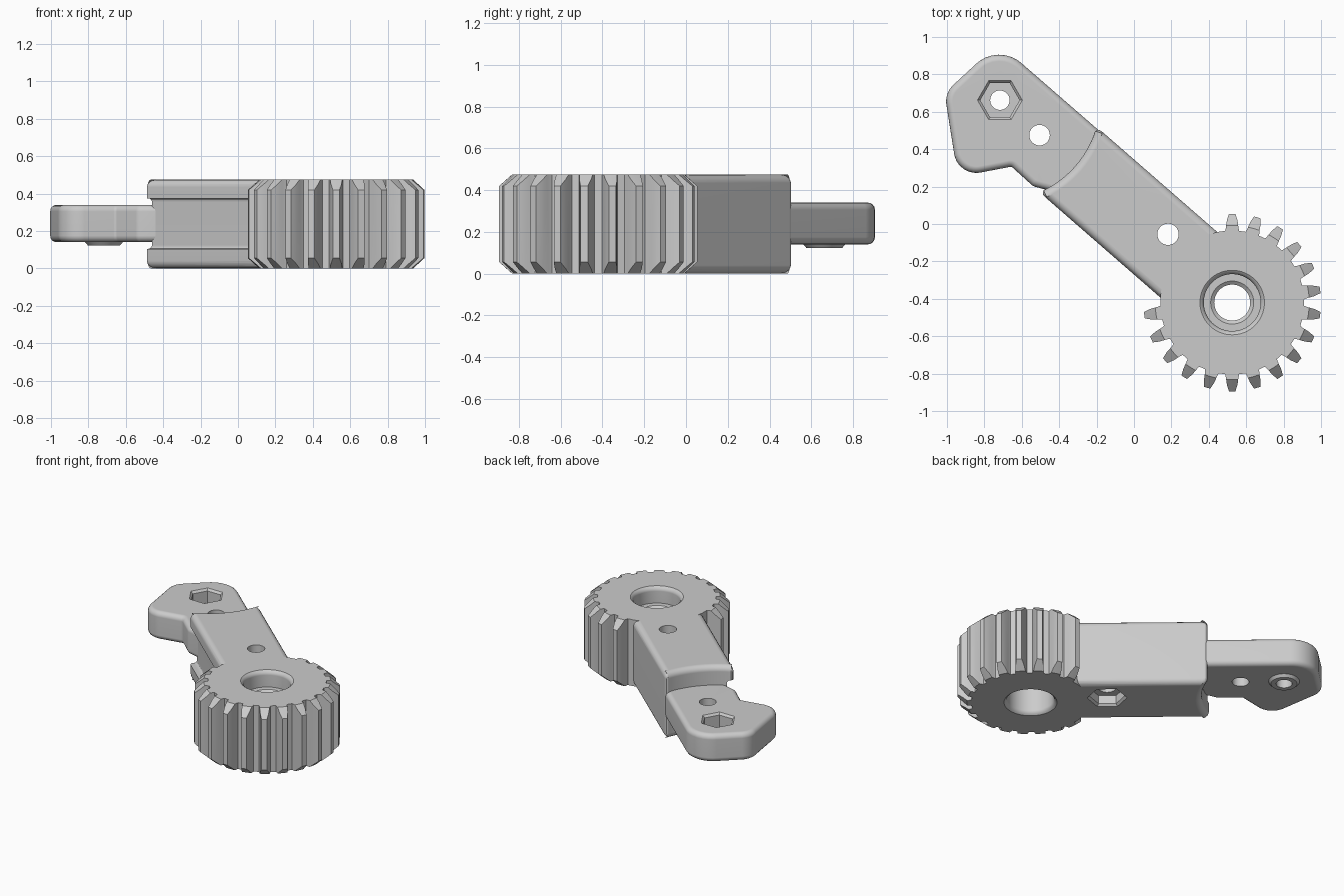
import bpy, bmesh, math
from mathutils import Vector

if "Cube" in bpy.data.objects:
    bpy.data.objects.remove(bpy.data.objects["Cube"])

HUB, PIVOT = Vector((0.525, -0.42)), Vector((-0.717, 0.662))
ALONG = (PIVOT - HUB).normalized()
SIDE = Vector((ALONG.y, -ALONG.x))
SLANT = math.atan2(ALONG.y, ALONG.x)
HEIGHT = 0.475

grey = bpy.data.materials.new("light grey")
grey.use_nodes = True
grey.diffuse_color = (0.6, 0.6, 0.6, 1)
grey.node_tree.nodes["Principled BSDF"].inputs["Base Color"].default_value = (0.6, 0.6, 0.6, 1)


def on_arm(u, n):
    """Point at a distance along the arm and to its side."""
    return HUB + ALONG * u + SIDE * n


def polar(centre, r, a):
    return centre + Vector((math.cos(a), math.sin(a))) * r


def loft(name, rings):
    """Closed solid through a list of (outline, z) rings."""
    bm = bmesh.new()
    rows = [[bm.verts.new((p.x, p.y, z)) for p in outline] for outline, z in rings]
    for low, high in zip(rows, rows[1:]):
        for i in range(len(low)):
            j = (i + 1) % len(low)
            bm.faces.new((low[i], low[j], high[j], high[i]))
    bm.faces.new(rows[0])
    bm.faces.new(rows[-1])
    bmesh.ops.recalc_face_normals(bm, faces=bm.faces)
    mesh = bpy.data.meshes.new(name)
    bm.to_mesh(mesh)
    bm.free()
    obj = bpy.data.objects.new(name, mesh)
    obj.data.materials.append(grey)
    bpy.context.collection.objects.link(obj)
    return obj


def turned(name, centre, profile, sides=48, spin=0.0):
    """Solid of revolution (or hexagon) from (radius, z) points."""
    return loft(name, [([polar(centre, r, spin + math.tau * i / sides) for i in range(sides)], z)
                       for r, z in profile])


def rounded(corners, steps=8):
    """Outline with each (point, radius) corner filleted."""
    out = []
    for i, (p, r) in enumerate(corners):
        a = (corners[i - 1][0] - p).normalized()
        b = (corners[(i + 1) % len(corners)][0] - p).normalized()
        if r == 0:
            out.append(p)
            continue
        half = math.acos(a.dot(b)) / 2
        centre = p + (a + b).normalized() * (r / math.sin(half))
        start = p + a * (r / math.tan(half)) - centre
        end = p + b * (r / math.tan(half)) - centre
        for s in range(steps + 1):
            out.append(centre + start.lerp(end, s / steps).normalized() * r)
    return out


def apply(obj, mod):
    with bpy.context.temp_override(object=obj, active_object=obj, selected_objects=[obj]):
        bpy.ops.object.modifier_apply(modifier=mod.name)


def bevel(obj, width, segments=4):
    mod = obj.modifiers.new("rounding", 'BEVEL')
    mod.width, mod.segments = width, segments
    mod.limit_method, mod.angle_limit = 'ANGLE', math.radians(60)
    mod.use_clamp_overlap = False
    apply(obj, mod)


def combine(obj, *others, operation='DIFFERENCE'):
    for other in others:
        mod = obj.modifiers.new("combine", 'BOOLEAN')
        mod.operation, mod.object, mod.solver = operation, other, 'EXACT'
        apply(obj, mod)
        bpy.data.objects.remove(other)


def drill(centre, r):
    return turned("drill", centre, [(r, -0.1), (r, 0.6)], 32)


# Gear: teeth all round except where the arm joins
TEETH = 22
flank = [(-5.6, 0.385), (-4.8, 0.402), (-3.7, 0.44), (-2.1, 0.475)]
tooth = flank + [(-a, r) for a, r in reversed(flank)]
outline = []
for k in range(TEETH):
    for a, r in tooth:
        r = 0.385 if 1 <= k <= 5 else r
        outline.append(polar(HUB, r, math.radians(90 + a) + math.tau * k / TEETH))
link = loft("gear_and_arm", [(outline, 0), (outline, HEIGHT)])
combine(link, turned("tip_chamfer", HUB, [(0.35, -0.06), (0.412, 0), (0.48, 0.06), (0.48, HEIGHT - 0.06),
                                          (0.412, HEIGHT), (0.35, HEIGHT + 0.06)], 132),
        operation='INTERSECT')

# Arm: thick bar whose far end is hollowed around the pivot
WIDTH, CLEARANCE = 0.232, 0.535
spread = math.asin(WIDTH / CLEARANCE)
bar = [polar(PIVOT, CLEARANCE, SLANT + math.pi - spread + 2 * spread * i / 20) for i in range(21)]
if (bar[0] - HUB).dot(SIDE) < 0:
    bar.reverse()
bar += [on_arm(0.25, -WIDTH), on_arm(0.25, WIDTH)]
arm = loft("arm", [(bar, 0), (bar, HEIGHT)])
bevel(arm, 0.04)

# Channel along the front side of the arm
trench = [on_arm(0.1, -0.5), on_arm(1.5, -0.5), on_arm(1.5, -0.185), on_arm(0.1, -0.185)]
channel = loft("channel", [(trench, 0.105), (trench, 0.375)])
bevel(channel, 0.02, 3)
combine(arm, channel)
combine(link, arm, operation='UNION')

# Bore with a lip towards the top, and rounded mouths
mouth = [(0.185, -0.01), (0.17, 0.002), (0.162, 0.008), (0.155, 0.018), (0.152, 0.03)]
bore = mouth + [(0.152, 0.22), (0.096, 0.22), (0.096, 0.345), (0.115, 0.36), (0.152, 0.36)]
bore += [(r, HEIGHT - z) for r, z in reversed(mouth)]

# Bolt hole with a hexagonal nut pocket underneath
bolt = Vector((0.182, -0.055))
combine(link, turned("bore", HUB, bore, 64), drill(bolt, 0.057),
        turned("nut_pocket", bolt, [(0.14, -0.01), (0.115, 0.015), (0.115, 0.075)], 6, SLANT))

# Tab: thin plate with a lobed end
tab_outline = rounded([
    (on_arm(1.0, 0.226), 0), (Vector((-0.725, 0.967)), 0.18),
    (Vector((-1.013, 0.7)), 0.12), (Vector((-0.942, 0.252)), 0.12),
    (Vector((-0.655, 0.307)), 0.02), (on_arm(1.21, -0.23), 0.05),
    (on_arm(1.1, -0.175), 0), (on_arm(1.0, -0.175), 0)])
tab = loft("tab", [(tab_outline, 0.14), (tab_outline, 0.34)])
bevel(tab, 0.035)
boss = turned("pivot_boss", PIVOT, [(0.085, 0.122), (0.105, 0.145)])
combine(tab, drill(PIVOT, 0.052), drill(Vector((-0.505, 0.475)), 0.055),
        turned("nut_pocket", PIVOT, [(0.105, 0.24), (0.105, 0.325), (0.13, 0.35)], 6))
combine(boss, drill(PIVOT, 0.052))

# Smooth rounded areas, keep hard edges crisp
for obj in (link, tab, boss):
    bpy.ops.object.select_all(action='DESELECT')
    obj.select_set(True)
    bpy.context.view_layer.objects.active = obj
    bpy.ops.object.shade_smooth_by_angle(angle=math.radians(28))
    mod = obj.modifiers.new("flat_normals", 'WEIGHTED_NORMAL')
    mod.keep_sharp = True
